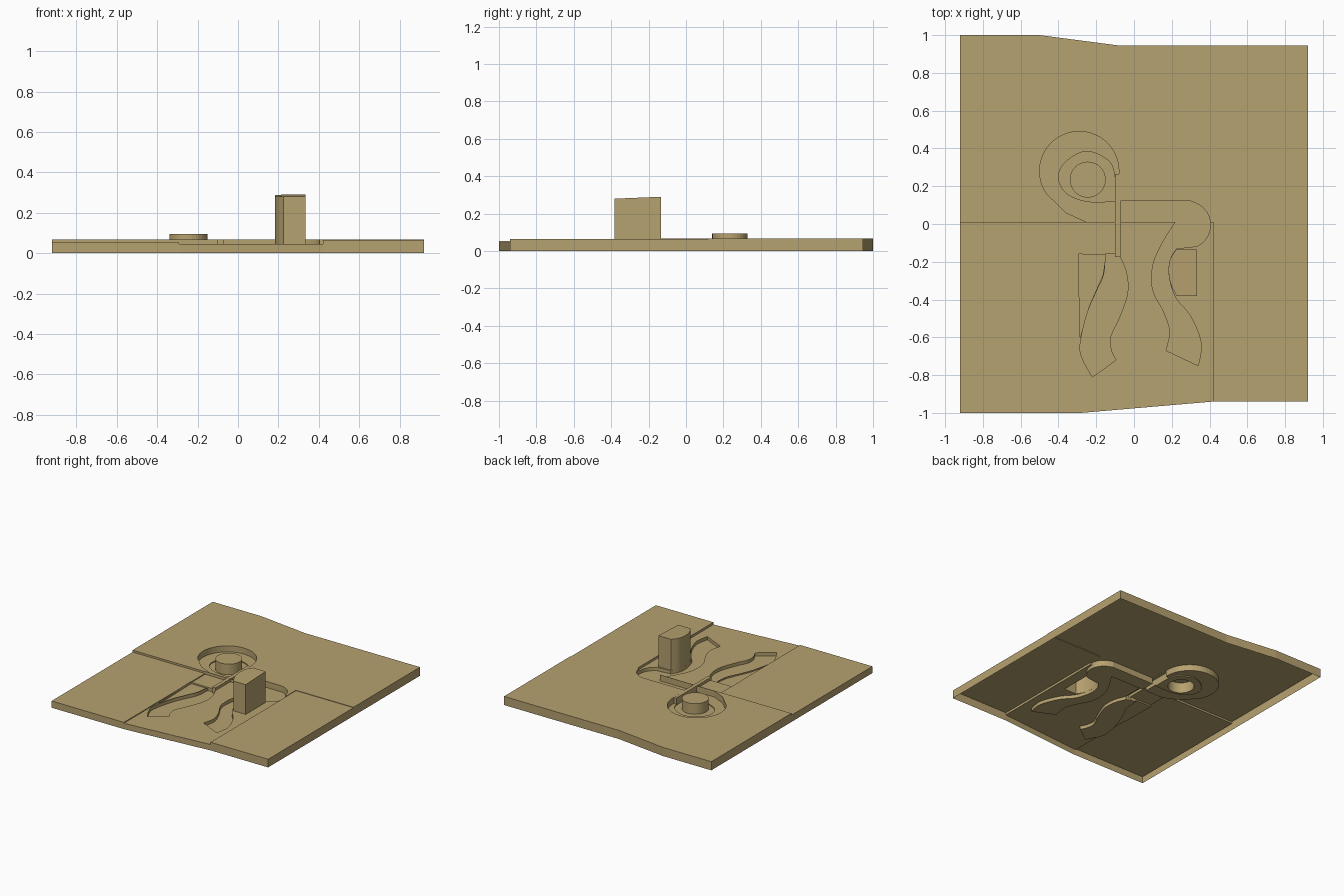
import bpy, bmesh, math

if "Cube" in bpy.data.objects:
    bpy.data.objects.remove(bpy.data.objects["Cube"])

mat = bpy.data.materials.new("sand_tan")
mat.diffuse_color = (0.47, 0.36, 0.16, 1)
mat.use_nodes = True
mat.node_tree.nodes["Principled BSDF"].inputs["Base Color"].default_value = mat.diffuse_color


def prism(name, pts, z0, z1):
    """Closed vertical prism; z1 may be a function of (x, y)."""
    top = z1 if callable(z1) else (lambda x, y: z1)
    bm = bmesh.new()
    lo = [bm.verts.new((x, y, z0)) for x, y in pts]
    hi = [bm.verts.new((x, y, top(x, y))) for x, y in pts]
    n = len(pts)
    bm.faces.new(lo)
    bm.faces.new(hi)
    for i in range(n):
        j = (i + 1) % n
        bm.faces.new((lo[i], lo[j], hi[j], hi[i]))
    bmesh.ops.recalc_face_normals(bm, faces=bm.faces)
    me = bpy.data.meshes.new(name)
    bm.to_mesh(me)
    bm.free()
    me.materials.append(mat)
    ob = bpy.data.objects.new(name, me)
    bpy.context.collection.objects.link(ob)
    return ob


def smooth(p, k=6):
    """Open smooth curve through the points."""
    q = [p[0]] + list(p) + [p[-1]]
    out = []
    for a, b, c, d in zip(q, q[1:], q[2:], q[3:]):
        for i in range(k):
            t = i / k
            out.append(tuple(0.5 * (2 * b[m] + (c[m] - a[m]) * t
                       + (2 * a[m] - 5 * b[m] + 4 * c[m] - d[m]) * t * t
                       + (3 * b[m] - a[m] - 3 * c[m] + d[m]) * t ** 3) for m in (0, 1)))
    return out + [tuple(p[-1])]


def arc(cx, cy, r, a0, a1, n):
    return [(cx + r * math.cos(math.radians(a0 + (a1 - a0) * i / n)),
             cy + r * math.sin(math.radians(a0 + (a1 - a0) * i / n))) for i in range(n + 1)]


def rect(x0, x1, y0, y1):
    return [(x0, y0), (x1, y0), (x1, y1), (x0, y1)]


def combine(base, tool, op):
    m = base.modifiers.new(tool.name, 'BOOLEAN')
    m.object, m.operation, m.solver = tool, op, 'EXACT'
    dg = bpy.context.evaluated_depsgraph_get()
    me = bpy.data.meshes.new_from_object(base.evaluated_get(dg))
    base.modifiers.clear()
    base.data = me
    bpy.data.objects.remove(tool)


# base slab
plate = prism("base_plate", [(-.92, -1), (-.28, -1), (.42, -.94), (.92, -.94),
                             (.92, .945), (-.08, .945), (-.5, 1), (-.92, 1)], 0, .068)

# lowered terraces in the front half
cuts = [
    (rect(-1.2, -.291, -1.2, .005), .053),
    (rect(-.2915, .42, -1.2, .008), .046),
    (rect(.4195, 1.2, -1.2, .12), .064),
]
# spiral pool and the channel leading out of it
spiral = arc(-.29, .28, .21, 0, 215, 30) + [(-.36, .06), (-.25, .01), (-.08, .012)]
cuts.append((spiral, .02))
drop = smooth([(-.1, .24), (-.13, .33), (-.25, .385), (-.36, .33), (-.4, .25),
               (-.36, .165), (-.25, .12), (-.1, .12)])
cuts.append((drop, .012))
# winding channel on the right
inner = smooth([(.22, .01), (.15, -.1), (.1, -.22), (.1, -.35), (.16, -.47),
                (.19, -.57), (.17, -.67)])
outer = smooth([(.34, -.75), (.355, -.63), (.3, -.49), (.22, -.39), (.185, -.28),
                (.19, -.19), (.225, -.13)])
bend = arc(.28, -.005, .125, -65, 70, 14)
cuts.append((inner + outer + bend + [(.3, .121), (-.085, .121), (-.085, .011)], .02))
# winding channel on the left
right_bank = smooth([(-.08, -.16), (-.04, -.26), (-.035, -.37), (-.08, -.5),
                     (-.125, -.6), (-.12, -.67), (-.095, -.72)])
left_bank = smooth([(-.22, -.81), (-.27, -.72), (-.285, -.64), (-.25, -.48),
                    (-.2, -.36), (-.16, -.27), (-.15, -.16)])
cuts.append((right_bank + left_bank, .02))
# shallow wedge beside the left channel
cuts.append(([(-.295, -.16), (-.285, -.6), (-.24, -.44), (-.165, -.27), (-.149, -.161)], .035))

for i, (pts, z) in enumerate(cuts):
    combine(plate, prism("cutter_%d" % i, pts, z, .3), 'DIFFERENCE')

# divider, tower and round post rising from the plate
combine(plate, prism("divider_wall", rect(-.101, -.072, -.175, .265), .004, .0675), 'UNION')
side = smooth([(.226, -.381), (.195, -.32), (.183, -.25), (.192, -.185), (.224, -.134)])
tower = side + [(.334, -.134), (.334, -.381)]
combine(plate, prism("tower", tower, .005, lambda x, y: .28 + (y + .381) * .04), 'UNION')
combine(plate, prism("round_post", arc(-.245, .235, .095, 0, 348.75, 31), .005, .095), 'UNION')

# open the underside
bm = bmesh.new()
bm.from_mesh(plate.data)
low = [f for f in bm.faces if all(v.co.z < .001 for v in f.verts)]
bmesh.ops.delete(bm, geom=low, context='FACES')
bm.to_mesh(plate.data)
bm.free()
